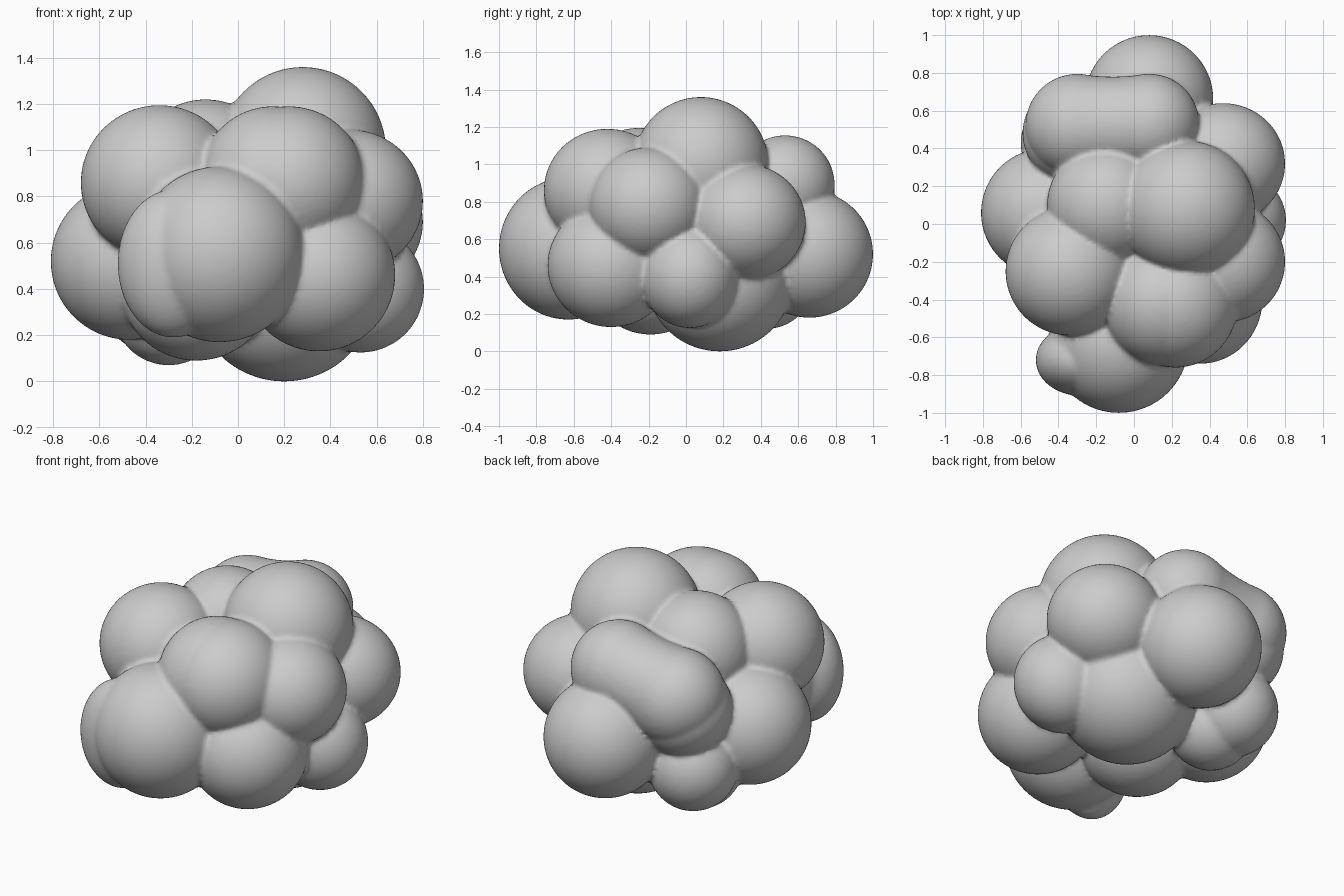
import bpy, bmesh
from mathutils import Matrix, Vector

# Puffs of the cloud: centre, radii
PUFFS = [
    ((0.28, 0.08, 1.00), (0.36, 0.36, 0.36)),     # crown
    ((-0.14, 0.10, 0.90), (0.32, 0.32, 0.32)),    # crown, left
    ((-0.34, -0.25, 0.86), (0.34, 0.34, 0.335)),  # upper left front
    ((0.15, -0.42, 0.86), (0.32, 0.33, 0.33)),    # upper right front
    ((0.22, -0.42, 0.86), (0.33, 0.34, 0.33)),    # upper right front, outer
    ((-0.08, -0.63, 0.55), (0.37, 0.37, 0.38)),   # nose
    ((-0.28, -0.72, 0.51), (0.24, 0.19, 0.32)),   # nose side bump
    ((-0.47, 0.06, 0.52), (0.34, 0.34, 0.34)),    # left
    ((0.48, -0.20, 0.78), (0.32, 0.32, 0.31)),    # right upper
    ((0.47, 0.32, 0.69), (0.33, 0.32, 0.31)),     # right back
    ((0.53, 0.02, 0.40), (0.275, 0.26, 0.275)),   # right lower
    ((0.35, -0.40, 0.46), (0.33, 0.34, 0.33)),    # right front lower
    ((0.08, 0.66, 0.52), (0.34, 0.34, 0.34)),     # back
    ((-0.32, 0.48, 0.73), (0.27, 0.27, 0.27)),    # back left
    ((-0.35, 0.43, 0.37), (0.25, 0.25, 0.25)),    # bottom back left
    ((-0.30, 0.30, 0.31), (0.24, 0.24, 0.24)),    # bottom back left, inner
    ((0.20, 0.18, 0.38), (0.39, 0.39, 0.38)),     # belly
    ((-0.18, -0.19, 0.39), (0.32, 0.32, 0.30)),   # bottom front
]

bm = bmesh.new()


def puff(centre, radii):
    m = Matrix.Translation(centre) @ Matrix.Diagonal((*radii, 1))
    bmesh.ops.create_icosphere(bm, subdivisions=5, radius=1, matrix=m)


for centre, radii in PUFFS:
    puff(centre, radii)

# Long sausage-shaped puff across the upper back, with a slight waist
start, end = Vector((-0.30, 0.52, 0.81)), Vector((0.08, 0.53, 0.89))
STEPS = 10
for i in range(STEPS + 1):
    t = i / STEPS
    r = 0.275 - 0.01 * t - 0.06 * t * (1 - t)
    puff(start.lerp(end, t), (r, r, r))

mesh = bpy.data.meshes.new("cloud")
bm.to_mesh(mesh)
bm.free()
cloud = bpy.data.objects.new("cloud", mesh)
bpy.context.collection.objects.link(cloud)

# Fuse the puffs into one skin and soften the creases
remesh = cloud.modifiers.new("fuse", 'REMESH')
remesh.mode = 'VOXEL'
remesh.voxel_size = 0.015
remesh.use_smooth_shade = True
soften = cloud.modifiers.new("soften", 'SMOOTH')
soften.factor = 0.5
soften.iterations = 3

mat = bpy.data.materials.new("cloud grey")
mat.diffuse_color = (0.6, 0.6, 0.6, 1)
mesh.materials.append(mat)
